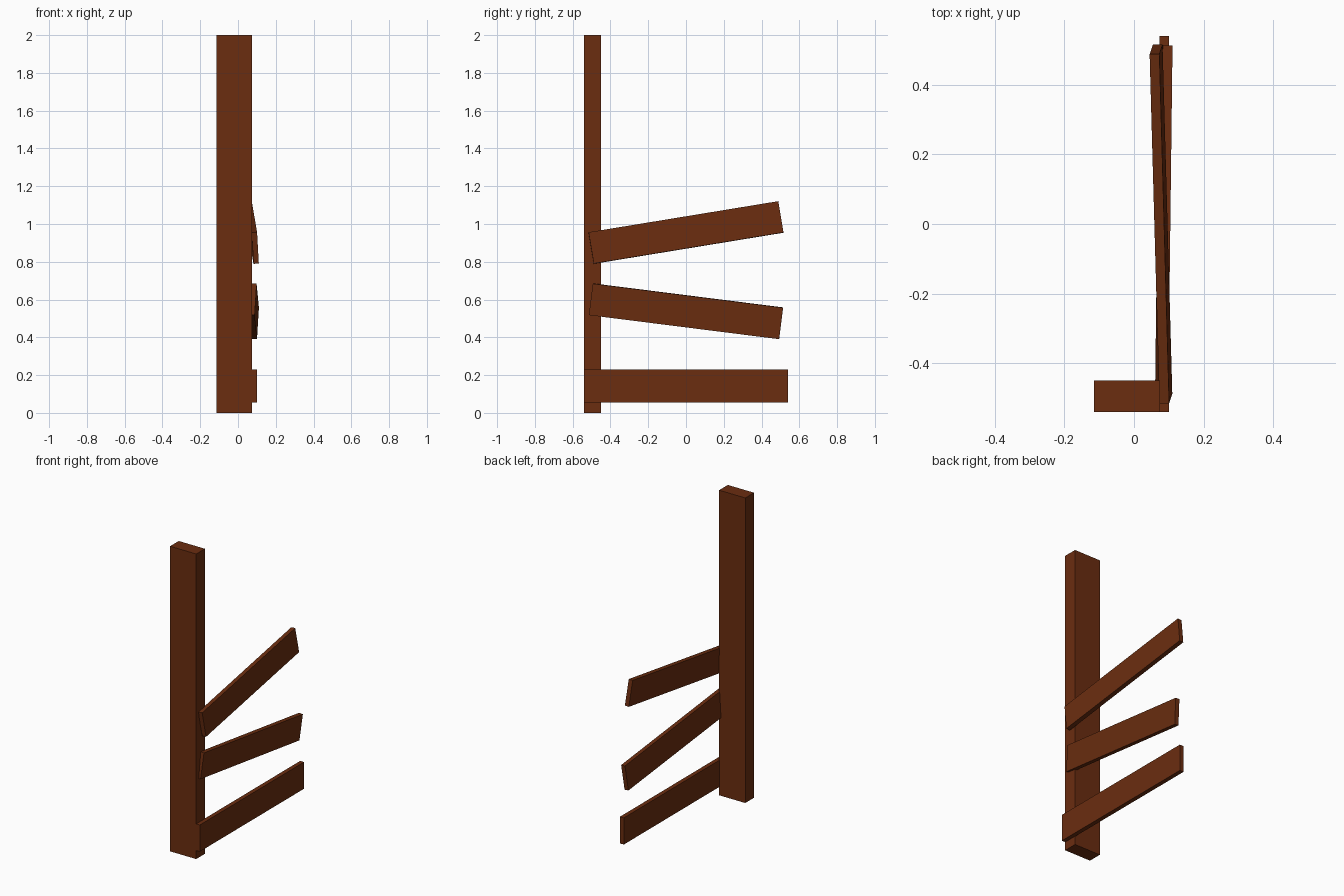
import bpy
from math import radians
from mathutils import Matrix, Vector

cube = bpy.data.objects.get("Cube")
if cube:
    bpy.data.objects.remove(cube, do_unlink=True)

# Brown wood
wood = bpy.data.materials.new("brown_wood")
wood.use_nodes = True
colour = (0.145, 0.026, 0.005, 1)
wood.diffuse_color = colour
wood.node_tree.nodes["Principled BSDF"].inputs["Base Color"].default_value = colour


def board(name, centre, size, pitch=0, yaw=0, roll=0):
    """Box with its length along y, rolled, pitched, then yawed (degrees)."""
    bpy.ops.mesh.primitive_cube_add(size=1)
    ob = bpy.context.object
    ob.name = name
    ob.matrix_world = (
        Matrix.Translation(centre)
        @ Matrix.Rotation(radians(yaw), 4, "Z")
        @ Matrix.Rotation(radians(pitch), 4, "X")
        @ Matrix.Rotation(radians(roll), 4, "Y")
        @ Matrix.Diagonal(Vector(size)).to_4x4()
    )
    ob.data.materials.append(wood)
    return ob


# Upright post
board("post", (-0.02, -0.495, 1), (0.19, 0.09, 2))

# Rails fixed to the left side of the post
board("lower_rail", (0.087, 0, 0.143), (0.028, 1.08, 0.175))
board("middle_rail", (0.0855, 0, 0.538), (0.028, 1.015, 0.168), -7.2, -0.7, 3.4)
board("upper_rail", (0.0775, 0, 0.955), (0.028, 1.018, 0.168), 9.3, 1.6, -3.4)
